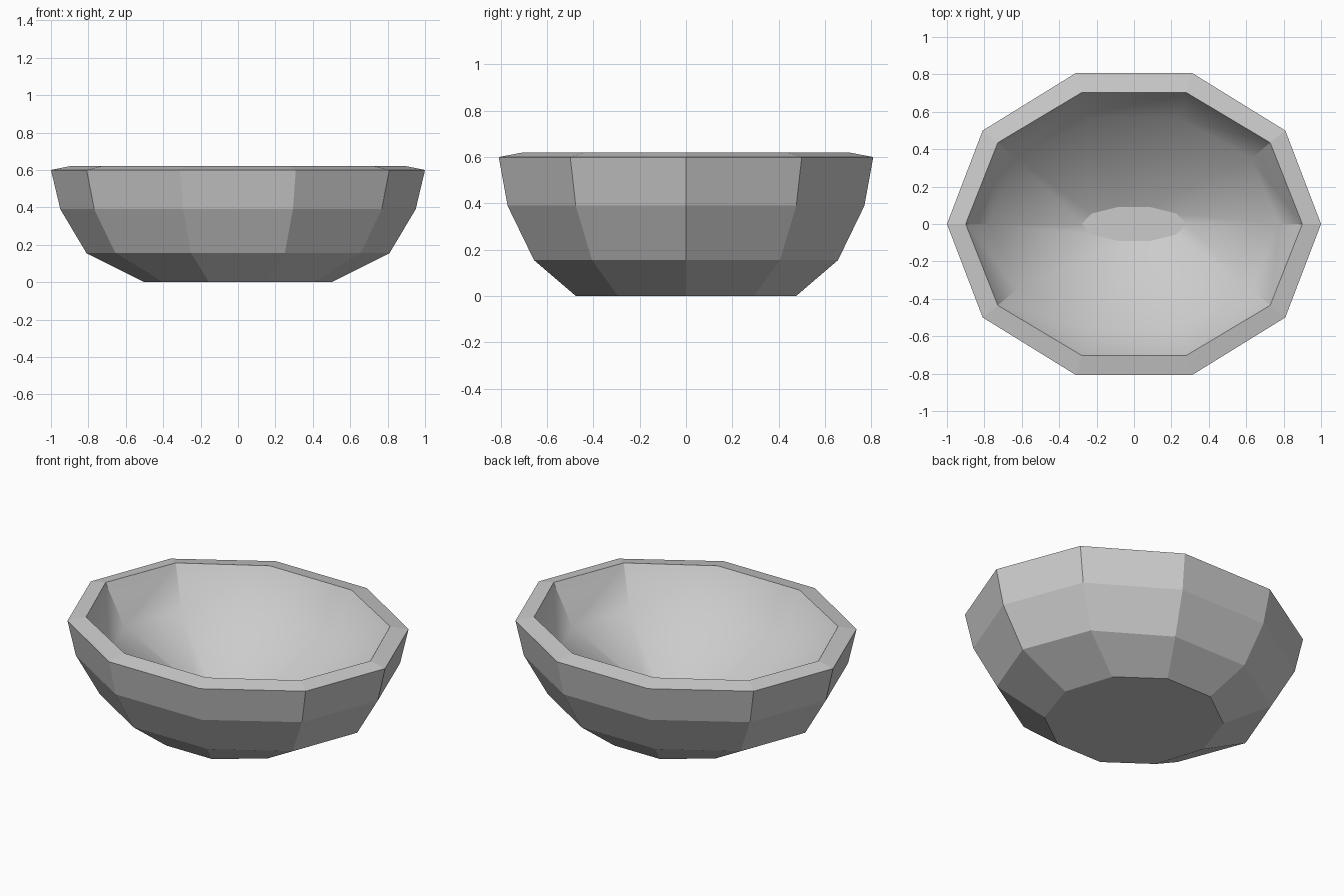
import bpy, bmesh, math

if "Cube" in bpy.data.objects:
    bpy.data.objects.remove(bpy.data.objects["Cube"])

SIDES = 10
# rings as (x radius, y radius, height): outside from base to rim, then inside to floor
RINGS = [
    (0.50, 0.50, 0.00), (0.81, 0.69, 0.155), (0.95, 0.81, 0.39), (1.00, 0.85, 0.60),
    (0.90, 0.74, 0.62), (0.775, 0.595, 0.385), (0.28, 0.095, 0.145),
]
RIM_INNER = 4


def ring(bm, rx, ry, z):
    step = 2 * math.pi / SIDES
    return [bm.verts.new((rx * math.cos(i * step), ry * math.sin(i * step), z))
            for i in range(SIDES)]


bm = bmesh.new()
loops = [ring(bm, *r) for r in RINGS]

# base and inner floor
bm.faces.new(loops[0][::-1])
floor = bm.faces.new(loops[-1])

# bands between rings: flat outside, smooth inside
for k in range(len(loops) - 1):
    a, b = loops[k], loops[k + 1]
    for i in range(SIDES):
        j = (i + 1) % SIDES
        face = bm.faces.new((a[i], a[j], b[j], b[i]))
        face.smooth = k >= RIM_INNER

# crisp edges: floor outline, inner rim, and the corners of the upper inner wall
for i in range(SIDES):
    j = (i + 1) % SIDES
    crisp = [(loops[-1][i], loops[-1][j]), (loops[RIM_INNER][i], loops[RIM_INNER][j])]
    if i in (0, 1, 4, 5, 6, 9):
        crisp.append((loops[RIM_INNER][i], loops[RIM_INNER + 1][i]))
    for pair in crisp:
        bm.edges.get(pair).smooth = False

bmesh.ops.recalc_face_normals(bm, faces=bm.faces[:])
mesh = bpy.data.meshes.new("bowl")
bm.to_mesh(mesh)
bm.free()
bowl = bpy.data.objects.new("bowl", mesh)
bpy.context.collection.objects.link(bowl)
